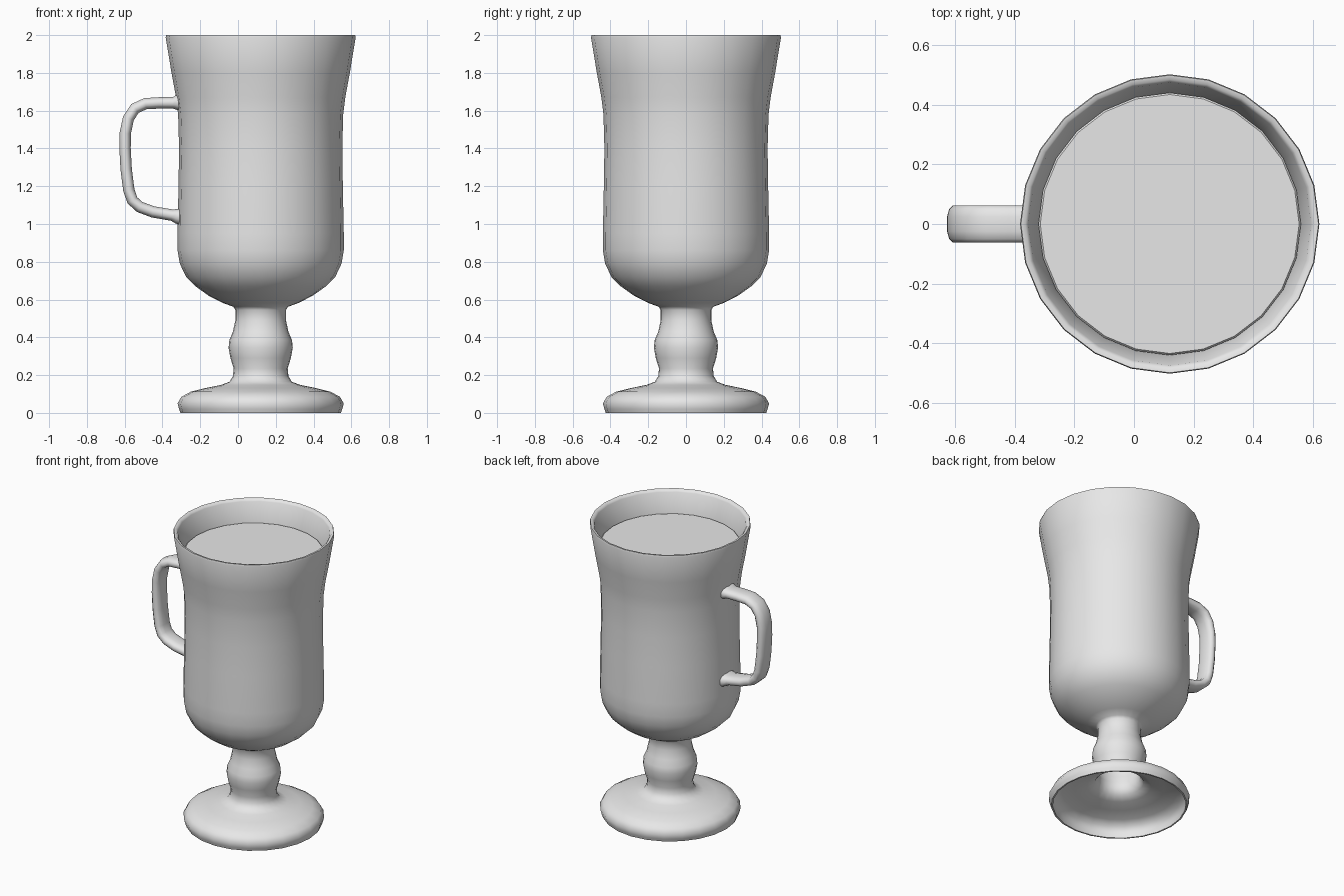
import bpy, bmesh, math
from mathutils import Vector

CX = 0.12      # axis of the cup
SEG = 24

gray = bpy.data.materials.new("light_gray_glass")
gray.diffuse_color = (0.8, 0.8, 0.8, 1)


def finish(name, bm, angle):
    bmesh.ops.recalc_face_normals(bm, faces=bm.faces)
    me = bpy.data.meshes.new(name)
    bm.to_mesh(me)
    bm.free()
    me.materials.append(gray)
    ob = bpy.data.objects.new(name, me)
    bpy.context.collection.objects.link(ob)
    bpy.ops.object.select_all(action='DESELECT')
    ob.select_set(True)
    bpy.context.view_layer.objects.active = ob
    bpy.ops.object.shade_smooth_by_angle(angle=math.radians(angle))
    return ob


def skin(bm, rings, closed_ends=True):
    for a, b in zip(rings, rings[1:]):
        n = len(a)
        for i in range(n):
            j = (i + 1) % n
            bm.faces.new((a[i], a[j], b[j], b[i]))
    if closed_ends:
        bm.faces.new(rings[0])
        bm.faces.new(rings[-1])


def lathe(name, profile, angle=50):
    bm = bmesh.new()
    rings = []
    for r, z in profile:
        rings.append([bm.verts.new((CX + r * math.cos(2 * math.pi * i / SEG),
                                    r * math.sin(2 * math.pi * i / SEG), z))
                      for i in range(SEG)])
    skin(bm, rings)
    return finish(name, bm, angle)


# Footed cup: inner wall, rim, outer wall, stem, foot, hollow underside
lathe("footed_cup", [
    (0.10, 0.62), (0.26, 0.68), (0.36, 0.76), (0.405, 0.85), (0.41, 1.0),
    (0.40, 1.4), (0.41, 1.62), (0.443, 1.84), (0.475, 1.985), (0.485, 1.998),
    (0.50, 2.0), (0.503, 1.988), (0.472, 1.80), (0.448, 1.67), (0.437, 1.58),
    (0.432, 1.40), (0.435, 1.20), (0.44, 0.95), (0.44, 0.86), (0.428, 0.79),
    (0.395, 0.72), (0.345, 0.67), (0.275, 0.62), (0.20, 0.582), (0.145, 0.562),
    (0.134, 0.545), (0.134, 0.49), (0.147, 0.43), (0.166, 0.385),
    (0.170, 0.345), (0.160, 0.29), (0.143, 0.235), (0.147, 0.195),
    (0.165, 0.165), (0.21, 0.148), (0.29, 0.132), (0.37, 0.112),
    (0.42, 0.085), (0.44, 0.05), (0.432, 0.02), (0.425, 0.0),
    (0.415, 0.0), (0.42, 0.04), (0.405, 0.078), (0.36, 0.10), (0.28, 0.12),
    (0.20, 0.136), (0.152, 0.158), (0.135, 0.195), (0.132, 0.235),
    (0.15, 0.29), (0.158, 0.345), (0.15, 0.40), (0.125, 0.49), (0.12, 0.54)])

# Drink filling the cup
lathe("drink", [
    (0.09, 0.625), (0.25, 0.685), (0.35, 0.765), (0.395, 0.85), (0.40, 1.0),
    (0.39, 1.4), (0.40, 1.62), (0.441, 1.848), (0.435, 1.855)], 40)

# Handle: flattened round section swept along a path in the xz plane
path = [(-0.29, 1.645, 1.5), (-0.325, 1.643, 1.3), (-0.345, 1.641, 1.0),
        (-0.42, 1.641, 1.0), (-0.49, 1.637, 1.0), (-0.545, 1.612, 1.0),
        (-0.58, 1.56, 1.0), (-0.597, 1.48, 1.0), (-0.598, 1.40, 1.0),
        (-0.592, 1.29, 1.0), (-0.578, 1.18, 1.0), (-0.559, 1.125, 1.0),
        (-0.52, 1.09, 1.0), (-0.45, 1.064, 1.0), (-0.35, 1.047, 1.0),
        (-0.325, 1.042, 1.3), (-0.29, 1.036, 1.5)]
pts = [Vector((x, 0, z)) for x, z, s in path]
bm = bmesh.new()
rings = []
for k, p in enumerate(pts):
    t = (pts[min(k + 1, len(pts) - 1)] - pts[max(k - 1, 0)]).normalized()
    side = Vector((t.z, 0, -t.x))
    s = path[k][2]
    ring = []
    for i in range(12):
        a = 2 * math.pi * (i + 0.5) / 12
        c, d = math.cos(a), math.sin(a)
        u = math.copysign(abs(c) ** 0.7, c) * 0.064 * (1 + (s - 1) * 0.4)
        v = math.copysign(abs(d) ** 0.85, d) * 0.031 * s
        ring.append(bm.verts.new(p + Vector((0, u, 0)) + side * v))
    rings.append(ring)
skin(bm, rings)
finish("handle", bm, 60)
